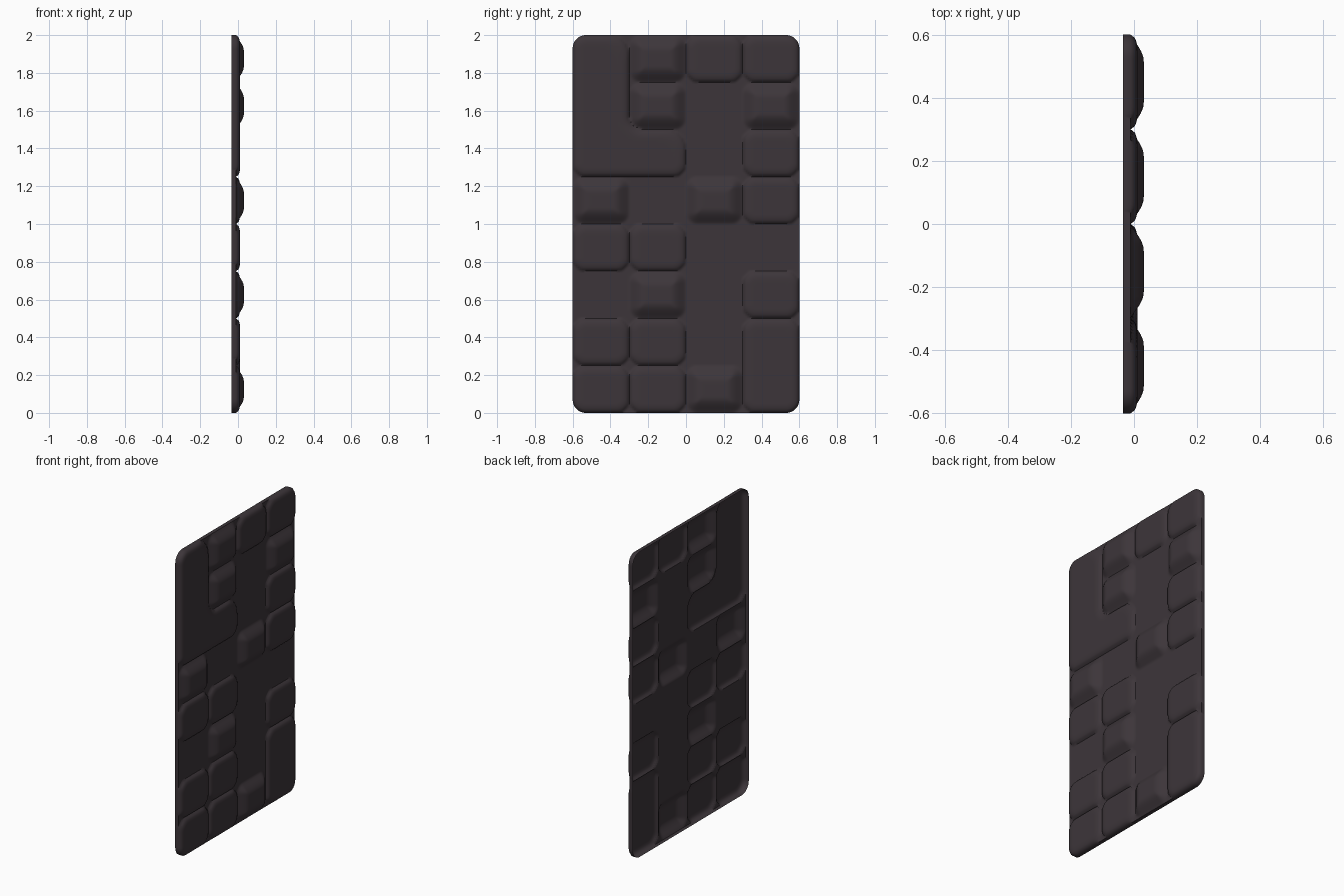
import bpy, bmesh, math

if "Cube" in bpy.data.objects:
    bpy.data.objects.remove(bpy.data.objects["Cube"])

W, H, STEP = 0.6, 2.0, 0.01          # half width, height, grid spacing
RIM, BASE, MID, HIGH = -0.035, -0.011, 0.011, 0.031
CORNER = 0.07

# Pattern, top row first: . = sunken ground, m = low tile, h = tall cushion, L / B = merged tiles
ROWS = ["Lhmm", "Lh.h", "LL.m", "h.hm", "mm..", ".h.m", "mm.B", "mmhB"]


def rbox(y, z, y0, y1, z0, z1, r):
    """Signed distance to a rounded rectangle."""
    a = abs(y - (y0 + y1) / 2) - (y1 - y0) / 2 + r
    b = abs(z - (z0 + z1) / 2) - (z1 - z0) / 2 + r
    return math.hypot(max(a, 0), max(b, 0)) + min(max(a, b), 0) - r


def smax(a, b, k):
    h = max(k - abs(a - b), 0) / k
    return max(a, b) + h * h * k / 4


def low_profile(d):
    s = min(max(-d / 0.05, 0), 1)
    return BASE + (MID - BASE) * math.sqrt(1 - (1 - s) ** 2)


def tall_profile(d):
    s = min(max(-d / 0.085, 0), 1)
    return BASE + (HIGH - BASE) * math.sin(s * math.pi / 2) ** 1.2


def height(y, z):
    c = min(max(int((y + W) / 0.3 + 1e-6), 0), 3)
    r = min(max(int((H - z) / 0.25 + 1e-6), 0), 7)
    kind = ROWS[r][c]
    y0, z1 = -W + 0.3 * c, H - 0.25 * r
    if kind == 'h':
        return tall_profile(rbox(y, z, y0, y0 + 0.3, z1 - 0.25, z1, 0.06))
    if kind == 'm':
        return low_profile(rbox(y, z, y0, y0 + 0.3, z1 - 0.25, z1, 0.07))
    if kind == 'B':
        return low_profile(rbox(y, z, 0.3, 0.6, 0, 0.5, 0.07))
    if kind == 'L':
        outer = rbox(y, z, -0.6, 0, 1.25, 2, 0.07)
        notch = rbox(y, z, -0.3, 0.5, 1.5, 2.6, 0.07)
        return low_profile(smax(outer, -notch, 0.12))
    # rounded concave corner of the L tile reaches into its neighbour only
    return BASE


def round_corner(y, z):
    """Bend the square grid corners onto an arc."""
    w = z - H / 2
    u, v = abs(y) - (W - CORNER), abs(w) - (H / 2 - CORNER)
    if u > 1e-6 and v > 1e-6:
        k = max(u, v) / math.hypot(u, v)
        y = math.copysign(W - CORNER + u * k, y)
        w = math.copysign(H / 2 - CORNER + v * k, w)
    return y, w + H / 2


# Relief panel: an open-backed shell
bm = bmesh.new()
ny, nz = round(2 * W / STEP), round(H / STEP)
grid = []
for j in range(nz + 1):
    line = []
    for i in range(ny + 1):
        y, z = round_corner(-W + i * STEP, j * STEP)
        x = height(y, z)
        # the L tile fillets the notch, under the cushion's corner
        if -0.3 <= y < -0.2 and 1.5 <= z < 1.6:
            notch = rbox(y, z, -0.3, 0.5, 1.5, 2.6, 0.07)
            x = max(x, low_profile(-notch))
        line.append(bm.verts.new((x, y, z)))
    grid.append(line)
for j in range(nz):
    for i in range(ny):
        bm.faces.new((grid[j][i], grid[j][i + 1], grid[j + 1][i + 1], grid[j + 1][i]))

# Side walls back to the flat rim
rim_edges = [e for e in bm.edges if e.is_boundary]
ext = bmesh.ops.extrude_edge_only(bm, edges=rim_edges)
for v in ext["geom"]:
    if isinstance(v, bmesh.types.BMVert):
        v.co.x = RIM
bmesh.ops.recalc_face_normals(bm, faces=bm.faces)
bm.faces.ensure_lookup_table()
if bm.faces[(nz // 2) * ny + ny // 2].normal.x < 0:
    bmesh.ops.reverse_faces(bm, faces=bm.faces)

mesh = bpy.data.meshes.new("relief_panel")
bm.to_mesh(mesh)
bm.free()
panel = bpy.data.objects.new("relief_panel", mesh)
bpy.context.collection.objects.link(panel)

mat = bpy.data.materials.new("dark_plum_grey")
mat.diffuse_color = (0.046, 0.036, 0.042, 1)
mat.use_nodes = True
mat.node_tree.nodes["Principled BSDF"].inputs["Base Color"].default_value = mat.diffuse_color
mesh.materials.append(mat)

bpy.context.view_layer.objects.active = panel
panel.select_set(True)
bpy.ops.object.shade_smooth_by_angle(angle=math.radians(50))
